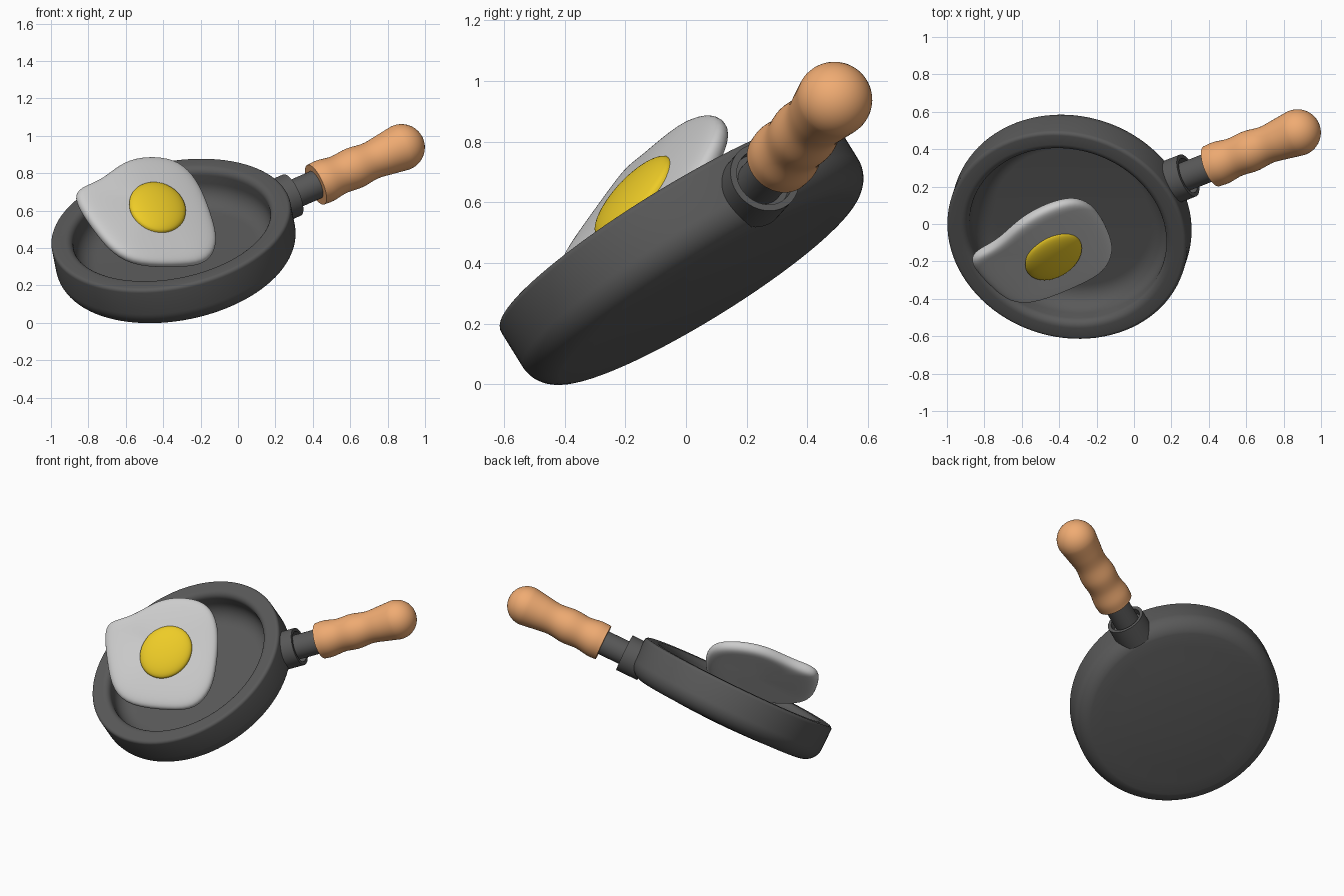
import bpy, bmesh, math
from mathutils import Vector, Matrix

if "Cube" in bpy.data.objects:
    bpy.data.objects.remove(bpy.data.objects["Cube"])


def material(name, col):
    m = bpy.data.materials.new(name)
    m.diffuse_color = (*col, 1)
    m.use_nodes = True
    m.node_tree.nodes["Principled BSDF"].inputs["Base Color"].default_value = m.diffuse_color
    return m


IRON = material("dark_iron", (0.1, 0.1, 0.1))
WOOD = material("wood", (0.87, 0.41, 0.17))
WHITE = material("egg_white", (0.8, 0.8, 0.8))
YOLK = material("yolk", (0.85, 0.6, 0.02))


def skin(name, rings, mat, matrix=Matrix(), subsurf=0, angle=35):
    """Bridge closed rings of points; a ring of one point is a pole."""
    bm = bmesh.new()
    rv = [[bm.verts.new(p) for p in r] for r in rings]
    for a, b in zip(rv, rv[1:]):
        n = max(len(a), len(b))
        for i in range(n):
            j = (i + 1) % n
            quad = [a[i % len(a)], a[j % len(a)], b[j % len(b)], b[i % len(b)]]
            bm.faces.new(list(dict.fromkeys(quad)))
    bmesh.ops.recalc_face_normals(bm, faces=bm.faces)
    me = bpy.data.meshes.new(name)
    bm.to_mesh(me)
    bm.free()
    me.shade_smooth()
    me.set_sharp_from_angle(angle=math.radians(angle))
    me.materials.append(mat)
    ob = bpy.data.objects.new(name, me)
    ob.matrix_world = matrix
    bpy.context.collection.objects.link(ob)
    if subsurf:
        s = ob.modifiers.new("subsurf", 'SUBSURF')
        s.levels = s.render_levels = subsurf
    return ob


def lathe(name, profile, mat, matrix, seg=64):
    """Revolve (radius, height) points around local z."""
    rings = []
    for r, z in profile:
        if r < 1e-5:
            rings.append([(0, 0, z)])
        else:
            rings.append([(r * math.cos(2 * math.pi * i / seg),
                           r * math.sin(2 * math.pi * i / seg), z) for i in range(seg)])
    return skin(name, rings, mat, matrix)


def arc(cr, cz, rad, a0, a1, n=8):
    return [(cr + rad * math.cos(math.radians(a0 + (a1 - a0) * i / n)),
             cz + rad * math.sin(math.radians(a0 + (a1 - a0) * i / n))) for i in range(n + 1)]


def spline(pts, steps=6):
    """Catmull-Rom through the profile points."""
    p = [Vector(q) for q in pts]
    p = [2 * p[0] - p[1]] + p + [2 * p[-1] - p[-2]]
    out = []
    for a, b, c, d in zip(p, p[1:], p[2:], p[3:]):
        for i in range(steps):
            t = i / steps
            out.append(0.5 * (2 * b + (c - a) * t + (2 * a - 5 * b + 4 * c - d) * t * t
                              + (3 * b - a - 3 * c + d) * t ** 3))
    return [tuple(q) for q in out + [p[-2]]]


def frame(origin, z, x):
    z = Vector(z).normalized()
    x = Vector(x)
    x = (x - z * x.dot(z)).normalized()
    m = Matrix((x, z.cross(x), z)).transposed().to_4x4()
    m.translation = origin
    return m


# tilted pan frame (origin at rim centre) and handle frame (local z along the handle)
HANDLE_DIR = (0.863, 0.338, 0.375)
PAN = frame((-0.36, -0.066, 0.53), (-0.167, -0.52, 0.838), HANDLE_DIR)
GRIP = frame((-0.36, -0.055, 0.527), (-0.169, -0.507, 0.845), HANDLE_DIR)
AXIS = GRIP @ Matrix.Translation((0, 0, -0.137)) @ Matrix.Rotation(math.pi / 2, 4, 'Y')

# pan body: slightly domed bottom, rounded rim, soft inner corner
pan = ([(0, -0.284), (0.12, -0.283), (0.25, -0.279), (0.38, -0.271), (0.48, -0.262)]
       + arc(0.545, -0.154, 0.105, -78, 0, 12)
       + arc(0.63, -0.02, 0.02, 0, 90, 5)
       + arc(0.575, -0.04, 0.04, 90, 180, 6) + arc(0.425, -0.09, 0.11, 0, -90, 10) + [(0, -0.2)])
lathe("pan_body", pan, IRON, PAN, 96)

# hollow collar and shaft
lathe("handle_collar", [(0, 0.58), (0.12, 0.58), (0.12, 0.725), (0.098, 0.725),
                        (0.098, 0.68), (0, 0.68)], IRON, AXIS)
lathe("handle_shaft", [(0, 0.66), (0.078, 0.66), (0.078, 0.9), (0, 0.9)], IRON, AXIS)

# wavy wooden grip with ball end
grip = spline([(0.115, 0.872), (0.117, 0.93), (0.106, 1.015), (0.112, 1.11),
               (0.102, 1.21), (0.112, 1.30)] + arc(0, 1.403, 0.125, -10, 0, 1))
lathe("handle_grip", [(0, 0.872)] + grip + arc(0, 1.403, 0.125, 10, 80, 8) + [(0, 1.528)], WOOD, AXIS)

# egg white: front outline (x, z) laid on a steeper, slightly curled plane, swollen like a pillow
EGG_N = Vector((0.304, -0.717, 0.629)).normalized()


def on_plane(x, z):
    y = (z - 0.518 + 0.483 * x) / 1.14
    y += 0.035 * max(0, (-x - 0.68) / 0.17) - 0.022 * max(0, (z - 0.65) / 0.22)
    return Vector((x, y, z))


outline = [(-.89, .70), (-.79, .735), (-.71, .78), (-.62, .855), (-.5, .885), (-.34, .872),
           (-.24, .785), (-.18, .67), (-.135, .54), (-.105, .42), (-.155, .315), (-.29, .3),
           (-.54, .3), (-.675, .375), (-.765, .487), (-.845, .6)]
centre = on_plane(-0.46, 0.6)
rim = [on_plane(*p) - centre for p in outline]
rings = [[centre - 0.04 * EGG_N]]
for s, h in [(0.5, -.04), (0.82, -.042), (0.96, -.032), (1.0, 0), (0.98, .03), (0.86, .045), (0.5, .055)]:
    rings.append([centre + s * v + h * EGG_N for v in rim])
rings.append([centre + 0.058 * EGG_N])
skin("egg_white", rings, WHITE, subsurf=2, angle=180)

# oval yolk, longest up the slope
YF = frame(on_plane(-0.447, 0.582) + 0.055 * EGG_N, EGG_N, (0.3, 0.7, 0.65))
dome = [(math.cos(math.radians(a)), 0.045 * math.sin(math.radians(a))) for a in range(-80, 81, 8)]
lathe("egg_yolk", [(0, -0.045)] + dome + [(0, 0.045)], YOLK,
      YF @ Matrix.Diagonal((0.178, 0.156, 1, 1)), 48)
